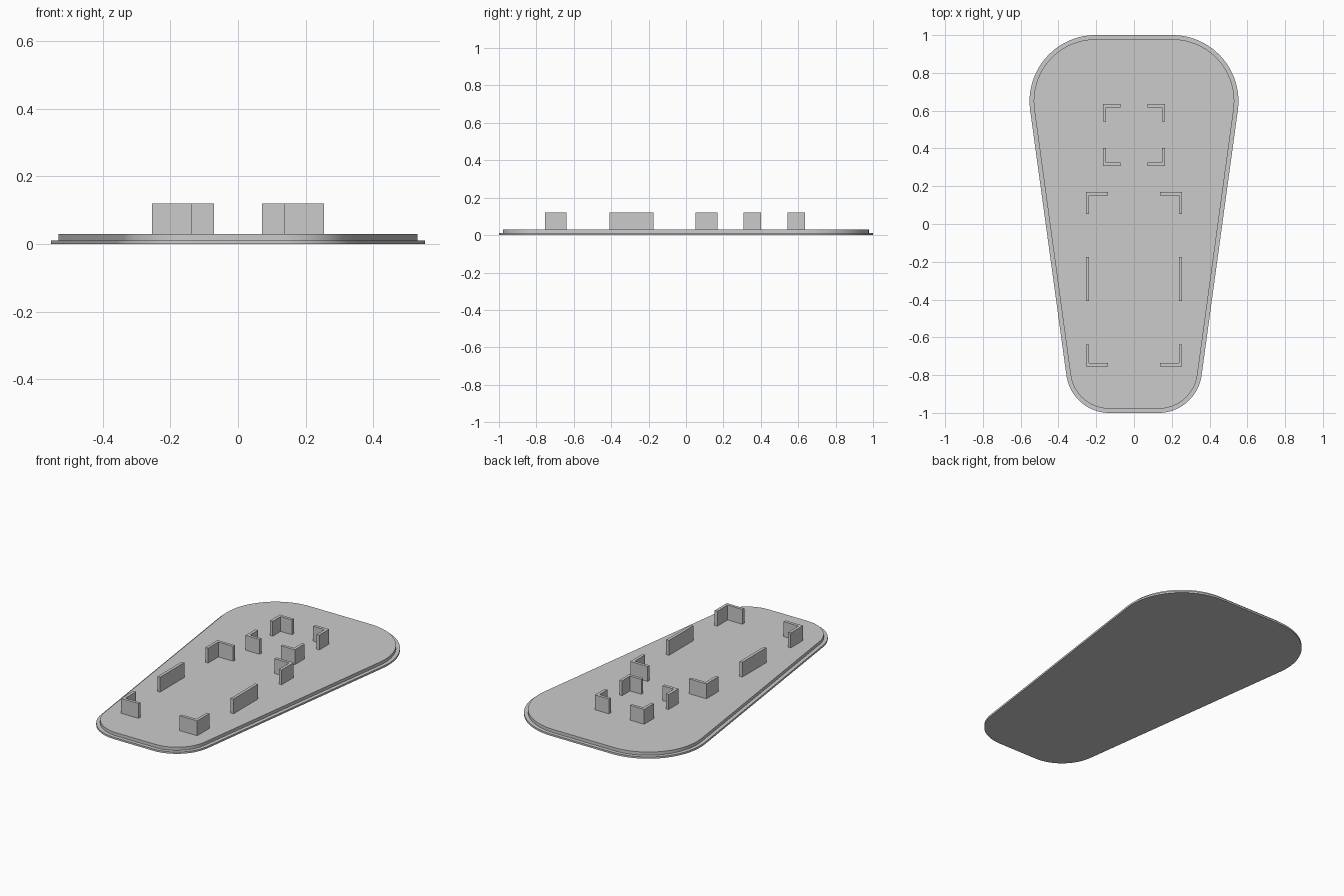
import bpy, bmesh
from math import sin, cos, atan2, asin, hypot, pi

cube = bpy.data.objects.get("Cube")
if cube:
    bpy.data.objects.remove(cube, do_unlink=True)

grey = bpy.data.materials.new("light grey")
grey.use_nodes = True
grey.diffuse_color = (0.6, 0.6, 0.6, 1)
grey.node_tree.nodes["Principled BSDF"].inputs["Base Color"].default_value = grey.diffuse_color


def extrude(name, outline, z0, z1, smooth=False):
    """Solid prism from a counter-clockwise outline."""
    bm = bmesh.new()
    face = bm.faces.new([bm.verts.new((x, y, z0)) for x, y in outline])
    top = bmesh.ops.extrude_face_region(bm, geom=[face])["geom"]
    verts = [v for v in top if isinstance(v, bmesh.types.BMVert)]
    bmesh.ops.translate(bm, verts=verts, vec=(0, 0, z1 - z0))
    bmesh.ops.recalc_face_normals(bm, faces=bm.faces)
    mesh = bpy.data.meshes.new(name)
    bm.to_mesh(mesh)
    bm.free()
    mesh.materials.append(grey)
    obj = bpy.data.objects.new(name, mesh)
    bpy.context.collection.objects.link(obj)
    if smooth:
        bpy.ops.object.select_all(action='DESELECT')
        obj.select_set(True)
        bpy.context.view_layer.objects.active = obj
        bpy.ops.object.shade_smooth_by_angle(angle=pi / 6)
    return obj


def tapered_outline(inset, steps=24):
    """Rounded taper: two corner arcs joined by their tangent, then mirrored."""
    back_x, back_y, back_r = 0.203, 0.65, 0.35
    front_x, front_y, front_r = 0.13, -0.77, 0.23
    dx, dy = back_x - front_x, back_y - front_y
    tilt = -(atan2(dx, dy) + asin((back_r - front_r) / hypot(dx, dy)))

    def arc(cx, cy, r, a0, a1):
        return [(cx + r * cos(a0 + (a1 - a0) * i / steps),
                 cy + r * sin(a0 + (a1 - a0) * i / steps)) for i in range(steps + 1)]

    right = arc(front_x, front_y, front_r - inset, -pi / 2, tilt)
    right += arc(back_x, back_y, back_r - inset, tilt, pi / 2)
    return right + [(-x, y) for x, y in reversed(right)]


# Base plate with a thin projecting lip
extrude("base_lip", tapered_outline(0), 0, 0.011, smooth=True)
extrude("base_plate", tapered_outline(0.022), 0.011, 0.03, smooth=True)

WALL = 0.018
FLOOR, TOP = 0.03, 0.12


def corner(name, x, y, sx, sy, arm):
    """L-shaped bracket whose outer corner is at (x, y)."""
    shape = [(0, 0), (arm, 0), (arm, WALL), (WALL, WALL), (WALL, arm), (0, arm)]
    pts = [(x - sx * u, y - sy * v) for u, v in shape]
    if sx * sy < 0:
        pts.reverse()
    extrude(name, pts, FLOOR, TOP)


# Corner brackets of the two rectangular holders
for holder, half, y_front, y_back, arm in (("small", 0.165, 0.308, 0.636, 0.094),
                                           ("large", 0.255, -0.755, 0.169, 0.117)):
    for side, sx in (("left", 1), ("right", -1)):
        corner(f"{holder}_front_{side}_bracket", sx * half, y_front, sx, -1, arm)
        corner(f"{holder}_back_{side}_bracket", sx * half, y_back, sx, 1, arm)

# Straight side rails of the large holder
for side, sx in (("left", 1), ("right", -1)):
    x0, x1 = sorted((sx * 0.255, sx * (0.255 - WALL)))
    extrude(f"{side}_side_rail", [(x0, -0.408), (x1, -0.408), (x1, -0.175), (x0, -0.175)],
            FLOOR, TOP)
